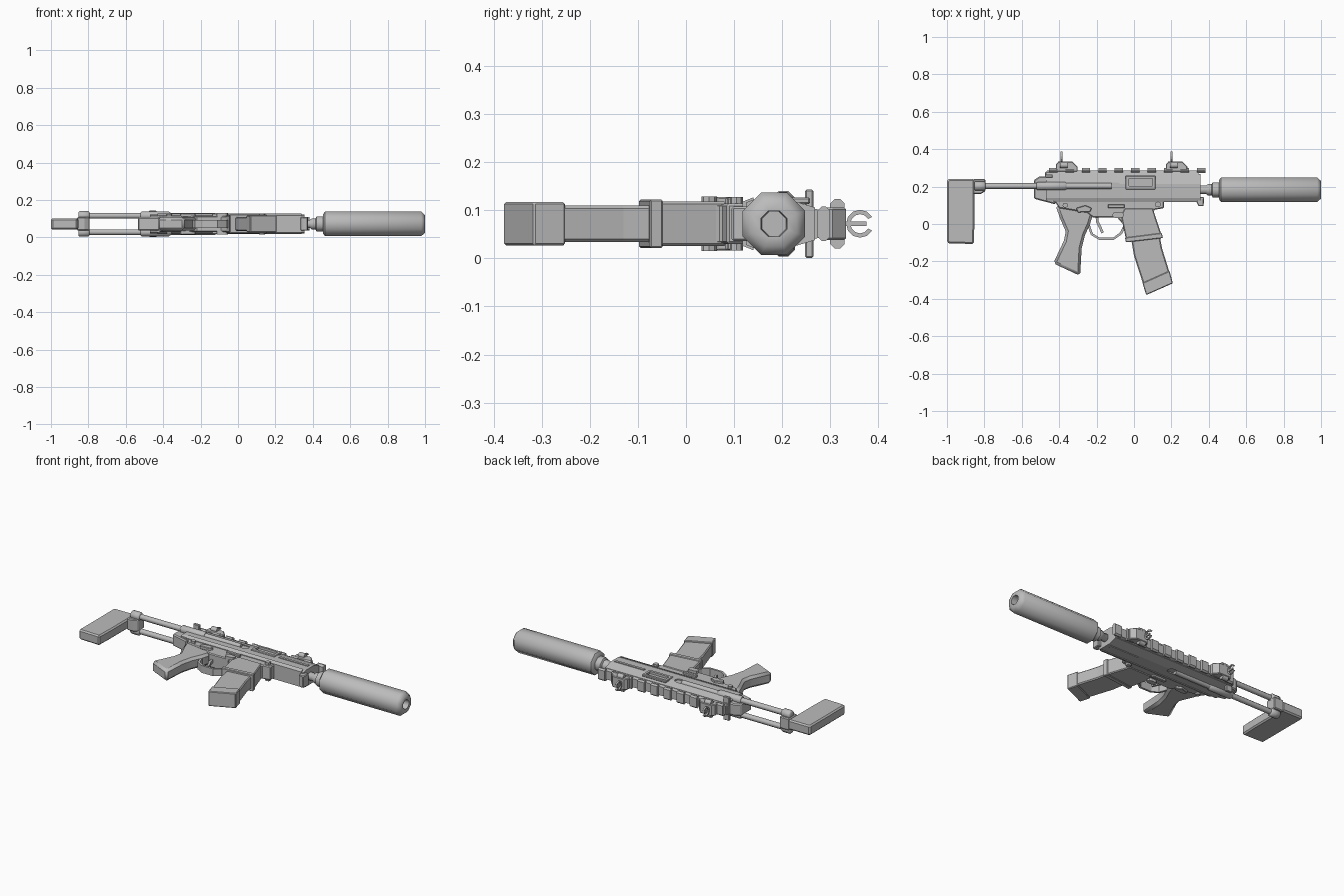
import bpy, bmesh, math
from mathutils import Vector

if "Cube" in bpy.data.objects:
    bpy.data.objects.remove(bpy.data.objects["Cube"])

ZC = 0.072  # mid plane of the whole model
grey = bpy.data.materials.new("plain grey")
grey.diffuse_color = (0.5, 0.5, 0.5, 1)
grey.use_nodes = True
grey.node_tree.nodes["Principled BSDF"].inputs["Base Color"].default_value = grey.diffuse_color


def finish(name, bm, bevel=0, smooth=False):
    bmesh.ops.recalc_face_normals(bm, faces=bm.faces)
    me = bpy.data.meshes.new(name)
    bm.to_mesh(me)
    bm.free()
    ob = bpy.data.objects.new(name, me)
    bpy.context.collection.objects.link(ob)
    me.materials.append(grey)
    if bevel:
        m = ob.modifiers.new("bevel", 'BEVEL')
        m.width, m.segments, m.limit_method = bevel, 1, 'ANGLE'
        m.angle_limit = math.radians(50)
    if smooth:
        bpy.ops.object.select_all(action='DESELECT')
        ob.select_set(True)
        bpy.context.view_layer.objects.active = ob
        bpy.ops.object.shade_smooth_by_angle(angle=math.radians(50))
    return ob


def extrude(name, pts, offset, bevel=0, smooth=False):
    bm = bmesh.new()
    f = bm.faces.new([bm.verts.new(p) for p in pts])
    r = bmesh.ops.extrude_face_region(bm, geom=[f], use_keep_orig=True)
    bmesh.ops.translate(bm, vec=offset, verts=[v for v in r["geom"] if isinstance(v, bmesh.types.BMVert)])
    return finish(name, bm, bevel, smooth)


def slab(name, pts, h, bevel=0, smooth=False, zc=ZC):
    """Side profile in x, y with half thickness h."""
    return extrude(name, [(x, y, zc - h) for x, y in pts], (0, 0, 2 * h), bevel, smooth)


def box(name, x0, x1, y0, y1, h, bevel=0, zc=ZC):
    return slab(name, [(x0, y0), (x1, y0), (x1, y1), (x0, y1)], h, bevel, zc=zc)


def beam(name, x0, x1, half, bevel=0):
    """Symmetric section of (y, half width), run along x."""
    sec = [(y, ZC + w) for y, w in half] + [(y, ZC - w) for y, w in reversed(half)]
    return extrude(name, [(x0, y, z) for y, z in sec], (x1 - x0, 0, 0), bevel)


def turned(name, prof, y, zc=ZC, n=8):
    """Solid of revolution along x from (x, radius) points."""
    bm = bmesh.new()
    rings = []
    for x, r in prof:
        r = r / math.cos(math.pi / n)
        rings.append([bm.verts.new((x, y + r * math.cos(a), zc + r * math.sin(a)))
                      for a in [(i + .5) * 2 * math.pi / n for i in range(n)]])
    for p, q in zip(rings, rings[1:]):
        for i in range(n):
            bm.faces.new((p[i], p[(i + 1) % n], q[(i + 1) % n], q[i]))
    bm.faces.new(rings[0])
    bm.faces.new(rings[-1])
    return finish(name, bm, smooth=True)


def strip(name, path, w, h):
    """Thin band following a path in x, y."""
    out, inn = [], []
    for i, p in enumerate(path):
        a, b = Vector(path[max(i - 1, 0)]), Vector(path[min(i + 1, len(path) - 1)])
        d = (b - a).normalized() * w / 2
        out.append((p[0] - d.y, p[1] + d.x))
        inn.append((p[0] + d.y, p[1] - d.x))
    return slab(name, out + inn[::-1], h)


def pill(x0, x1, y, r):
    arc = [math.radians(-90 + 45 * i) for i in range(5)]
    return ([(x1 + r * math.cos(a), y + r * math.sin(a)) for a in arc]
            + [(x0 - r * math.cos(a), y - r * math.sin(a)) for a in arc])


def cut(target, cutter):
    m = target.modifiers.new("cut", 'BOOLEAN')
    m.object, m.operation, m.solver = cutter, 'DIFFERENCE', 'EXACT'
    cutter.hide_render = True
    cutter.hide_viewport = True


# muzzle tube, barrel and collar
turned("muzzle_tube", [(0.455, .052), (0.465, .065), (0.98, .065), (1.0, .047), (1.0, .027), (0.96, .025)], 0.183, n=8)
turned("barrel", [(0.30, .022), (0.385, .022), (0.395, .03), (0.415, .03), (0.42, .04), (0.458, .04)], 0.183)

# upper body with side slots and ejection port
upper = beam("upper_body", -0.47, 0.355, [(.125, .044), (.14, .05), (.215, .05), (.268, .034)])
for s in (-1, 1):
    cut(upper, slab("slot_cutter", pill(-0.5, -0.09, .203, .02), .012, zc=ZC + s * .055))
cut(upper, box("port_cutter", -0.03, 0.10, .20, .245, .02, zc=ZC + .055))
port = box("port_frame", -0.045, 0.115, .185, .258, .007, .003, zc=ZC + .048)
cut(port, box("frame_cutter", -0.028, 0.098, .203, .243, .05, zc=ZC + .05))
box("bolt", -0.03, 0.10, .20, .245, .006, zc=ZC + .035)
slab("rear_cap", [(-.535, .135), (-.42, .105), (-.42, .255), (-.505, .255), (-.535, .235)], .036, .006)
beam("body_ledge", -0.43, 0.34, [(.118, .046), (.14, .055)])
slab("front_stop", [(.27, .125), (.33, .125), (.345, .095), (.372, .095), (.375, .145), (.27, .145)], .036, .004)
for s in (-1, 1):
    box("side_rib", 0.14, 0.335, .19, .205, .004, zc=ZC + s * .05)

# charging handle
box("charging_handle", -0.475, -0.435, .248, .265, .071, .003)
box("charging_latch", -0.475, -0.425, .25, .28, .03, .004)

# top rail with teeth
beam("rail_base", -0.465, 0.345, [(.26, .034), (.285, .026)])
for i in range(10):
    x = -0.455 + i * .088
    beam("rail_tooth", x, x + .045, [(.272, .026), (.283, .036), (.290, .036), (.299, .028)])

# folding sights, front and rear
for name, x, px in (("rear", -0.36, -.387), ("front", 0.228, .2)):
    slab(name + "_sight_base", [(x - .058, .28), (x + .058, .28), (x + .058, .305), (x + .032, .333),
                                (x - .045, .333), (x - .058, .318)], .034, .004)
    for s in (-1, 1):
        turned(name + "_sight_knob", [(x - .035, .015), (x + .005, .015)], .315, ZC + s * .036)
    # horseshoe ring, open at the top
    ang = [math.radians(30 + 30 * i) for i in range(11)]
    ring = [(px - .005, .362 + r * math.cos(a), ZC + r * math.sin(a))
            for r, seq in ((.029, ang), (.020, ang[::-1])) for a in seq]
    extrude(name + "_sight_ring", ring, (.010, 0, 0))
    box(name + "_sight_post", px - .004, px + .004, .33, .375, .005)

# stock rods, sleeves and clamp
for s in (-1, 1):
    zr = ZC + s * .044
    turned("stock_rod", [(-.83, .015), (-.12, .015)], .203, zr)
    turned("rod_sleeve", [(-.52, .018), (-.515, .022), (-.37, .022), (-.36, .016)], .203, zr)
    turned("rod_clamp", [(-.853, .019), (-.848, .024), (-.80, .024), (-.793, .017)], .203, zr)
slab("clamp_block", [(-.86, .16), (-.82, .16), (-.795, .175), (-.795, .24), (-.86, .24)], .036, .005)
slab("butt_plate", [(-1, -.095), (-.99, -.103), (-.857, -.107), (-.853, .0), (-.853, .24), (-.99, .24), (-1, .23)],
     .030, .008)

# lower body
slab("lower_body", [(-.43, .13), (-.40, .085), (-.25, .06), (-.22, .035), (-.09, .035), (-.06, .0),
                    (.12, .0), (.105, .075), (.16, .085), (.16, .13)], .042, .005)
slab("magazine_well", [(-.07, .045), (-.04, -.095), (.152, -.072), (.10, .085), (-.05, .085)], .046, .005)
slab("magazine_well_lip", [(-.048, -.073), (-.043, -.098), (.155, -.075), (.148, -.048)], .050, .003)
slab("magazine", [(-.02, -.05), (.0, -.17), (.055, -.34), (.195, -.275), (.15, -.13), (.135, -.05)], .038, .006)
slab("magazine_base", [(.045, -.315), (.065, -.38), (.208, -.317), (.19, -.25)], .045, .004)

# grip, rounded along its length
slab("grip", [(-.42, .1), (-.395, .03), (-.365, -.04), (-.375, -.09), (-.432, -.21), (-.288, -.277),
              (-.28, -.13), (-.262, -.06), (-.235, .0), (-.22, .05), (-.24, .1)], .036, .014, True)

# trigger and guard
strip("trigger_guard", [(-.245, .0), (-.225, -.055), (-.185, -.079), (-.11, -.079), (-.07, -.05), (-.04, .01)],
      .013, .022)
strip("trigger", [(-.20, .05), (-.195, .01), (-.18, -.02), (-.168, -.048)], .014, .009)

# controls on both sides
for s in (-1, 1):
    z = ZC + s * .046
    slab("selector", [(-.31, .085), (-.26, .10), (-.225, .085), (-.235, .065), (-.30, .062)], .01, .003, zc=z)
    slab("magazine_release", pill(-.10, -.07, .048, .016), .011, zc=z)
    slab("body_pin", pill(-.37, -.365, .10, .012), .008, zc=z)
    box("bolt_catch", -0.14, -0.05, .085, .105, .009, .003, zc=z)
    slab("front_pin", pill(.125, .13, .105, .014), .01, zc=z)
